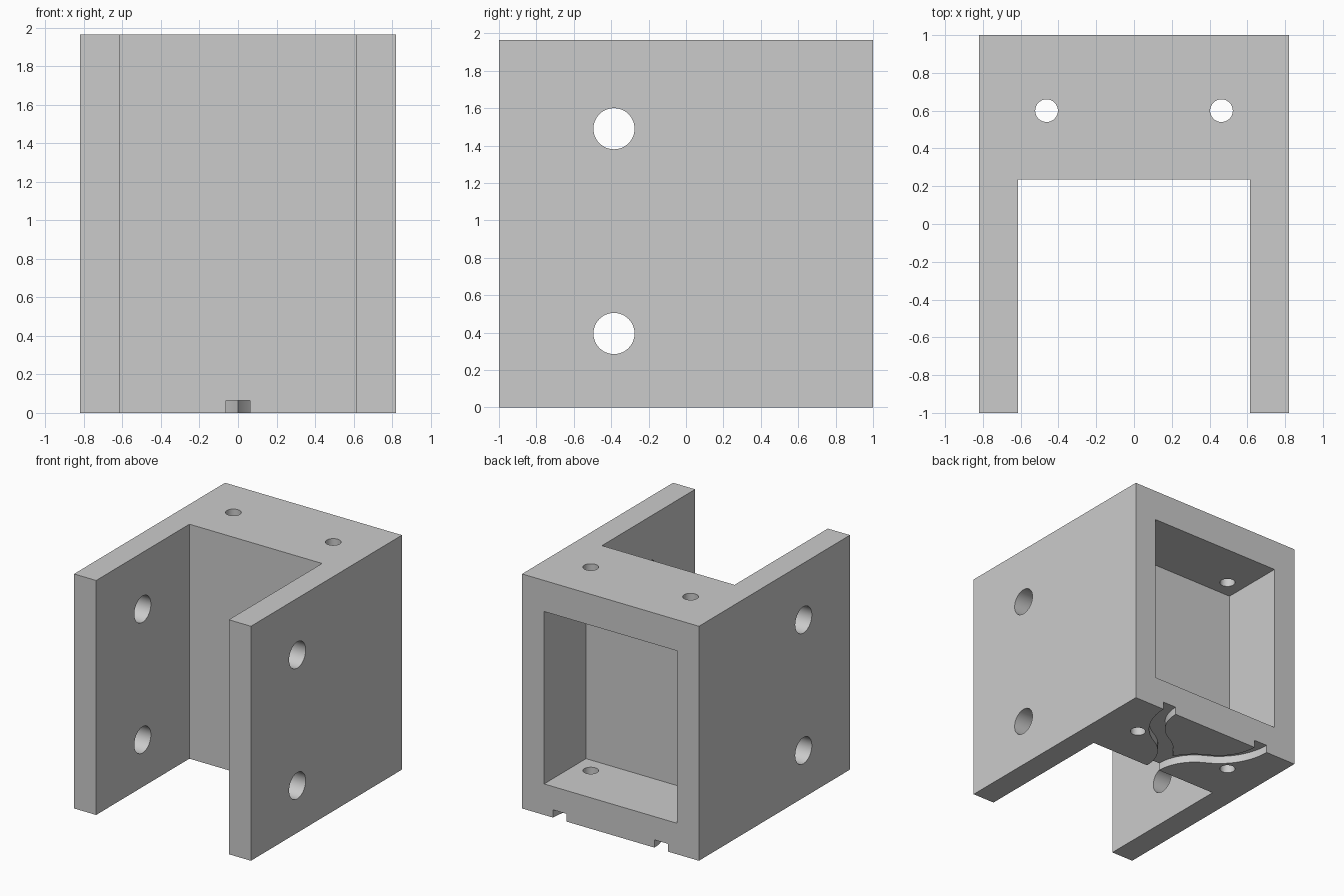
import bpy, bmesh, math
from mathutils import Matrix, Vector

if "Cube" in bpy.data.objects:
    bpy.data.objects.remove(bpy.data.objects["Cube"], do_unlink=True)

W, D, H = 0.82, 1.0, 1.965      # half width, half depth, height
SLOT_X, SLOT_Y = 0.615, 0.235   # half slot width, slot end
GROOVE, GROOVE_H = 0.0625, 0.065

grey = bpy.data.materials.new("plain_grey")
grey.use_nodes = True
colour = (0.6, 0.6, 0.6, 1)
grey.diffuse_color = colour
grey.node_tree.nodes["Principled BSDF"].inputs["Base Color"].default_value = colour


def finish(name, bm):
    bmesh.ops.recalc_face_normals(bm, faces=bm.faces)
    mesh = bpy.data.meshes.new(name)
    bm.to_mesh(mesh)
    bm.free()
    mesh.materials.append(grey)
    ob = bpy.data.objects.new(name, mesh)
    bpy.context.collection.objects.link(ob)
    return ob


def prism(name, outline, z0, z1):
    bm = bmesh.new()
    face = bm.faces.new([bm.verts.new((x, y, z0)) for x, y in outline])
    up = bmesh.ops.extrude_face_region(bm, geom=[face])["geom"]
    verts = [v for v in up if isinstance(v, bmesh.types.BMVert)]
    bmesh.ops.translate(bm, verts=verts, vec=(0, 0, z1 - z0))
    return finish(name, bm)


def cylinder(name, centre, radius, length, axis):
    bm = bmesh.new()
    turn = Vector((0, 0, 1)).rotation_difference(Vector(axis)).to_matrix().to_4x4()
    bmesh.ops.create_cone(bm, cap_ends=True, segments=48, radius1=radius,
                          radius2=radius, depth=length,
                          matrix=Matrix.Translation(centre) @ turn)
    return finish(name, bm)


def groove_outline(side):
    """S-shaped channel: two tangent arcs, widened to both sides."""
    dx, dy = 0.47, D - SLOT_Y
    r = (dx * dx + dy * dy) / (4 * dx)
    sweep = math.asin(dy / 2 / r)
    n = 16
    angles = [sweep * i / n for i in range(n + 1)]
    path = [(r - r * math.cos(a), SLOT_Y + r * math.sin(a), a) for a in angles]
    path += [(dx - x, SLOT_Y + D - y, a) for x, y, a in reversed(path[:-1])]
    path = [(0, SLOT_Y - 0.1, 0)] + path + [(dx, D + 0.1, 0)]
    edges = [[(side * (x + s * GROOVE * math.cos(a)), y - s * GROOVE * math.sin(a))
              for x, y, a in path] for s in (1, -1)]
    return edges[0] + edges[1][::-1]


# Body: U-shaped profile, two side plates joined by a thick block
body = prism("bracket_body", [(-W, -D), (-SLOT_X, -D), (-SLOT_X, SLOT_Y), (SLOT_X, SLOT_Y),
                              (SLOT_X, -D), (W, -D), (W, D), (-W, D)], 0, H)

# Pocket in the back
cutters = [prism("pocket_cutter", [(-SLOT_X, 0.445), (SLOT_X, 0.445),
                                   (SLOT_X, D + 0.1), (-SLOT_X, D + 0.1)], 0.26, H - 0.26)]

# Bolt holes through both side plates
for z in (0.395, 1.49):
    cutters.append(cylinder("side_hole_cutter", (0, -0.385, z), 0.11, 2, (1, 0, 0)))

# Screw holes through top and bottom, curved grooves underneath
for side in (-1, 1):
    cutters.append(cylinder("screw_hole_cutter", (side * 0.463, 0.6, H / 2), 0.06, 3, (0, 0, 1)))
    cutters.append(prism("groove_cutter", groove_outline(side), -0.1, GROOVE_H))

for cutter in cutters:
    cut = body.modifiers.new(cutter.name, 'BOOLEAN')
    cut.operation = 'DIFFERENCE'
    cut.solver = 'EXACT'
    cut.object = cutter

# Apply the cuts, then drop the helpers
bpy.context.view_layer.update()
result = bpy.data.meshes.new_from_object(
    body.evaluated_get(bpy.context.evaluated_depsgraph_get()))
body.modifiers.clear()
body.data = result
for cutter in cutters:
    bpy.data.objects.remove(cutter, do_unlink=True)

bpy.ops.object.select_all(action='DESELECT')
body.select_set(True)
bpy.context.view_layer.objects.active = body
bpy.ops.object.shade_smooth_by_angle(angle=math.radians(30))
